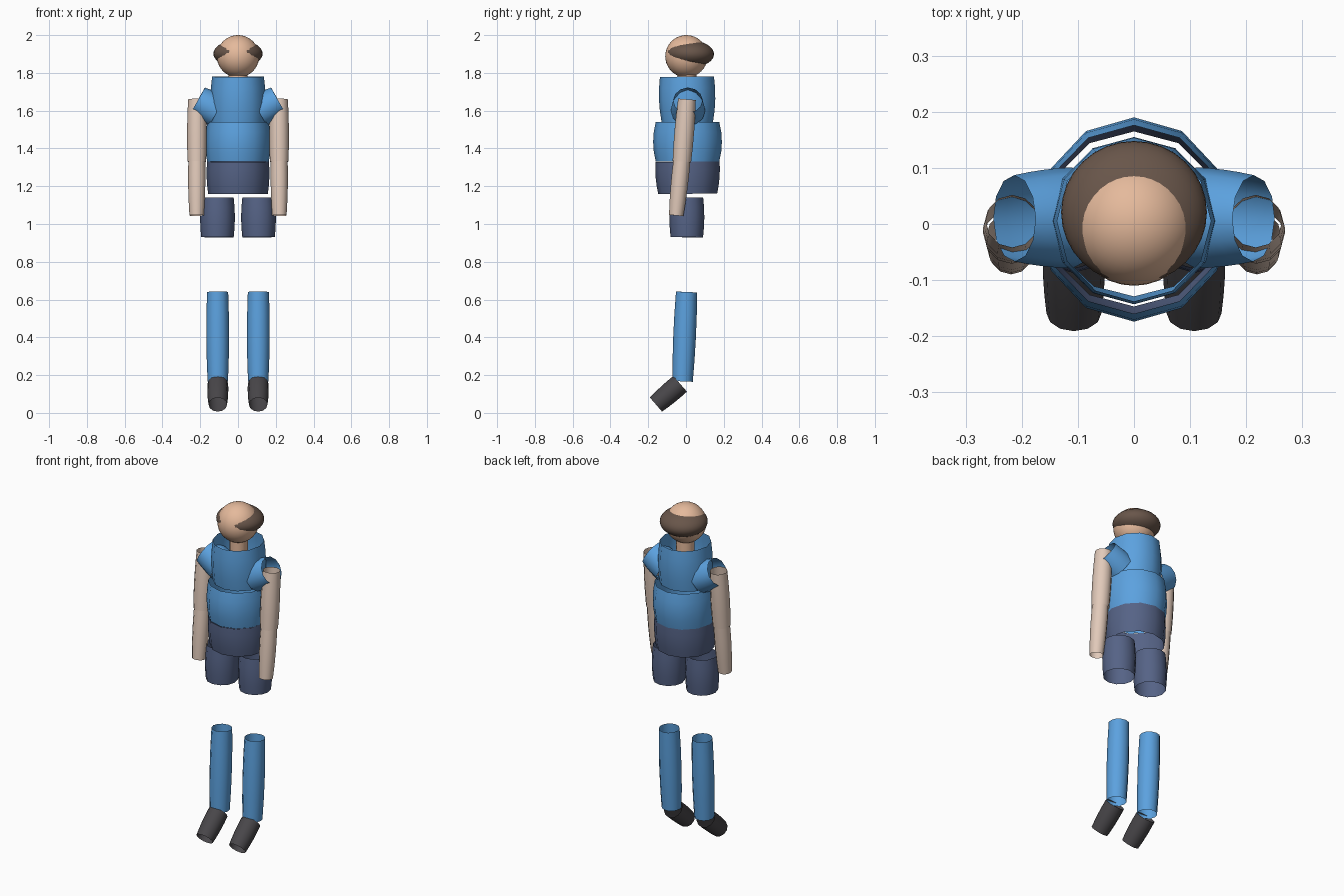
import bpy, bmesh, math
from mathutils import Vector, Matrix

if "Cube" in bpy.data.objects:
    bpy.data.objects.remove(bpy.data.objects["Cube"])


def material(name, r, g, b):
    m = bpy.data.materials.new(name)
    m.diffuse_color = tuple((c / 255) ** 2.2 for c in (r, g, b)) + (1,)
    m.use_nodes = True
    m.node_tree.nodes["Principled BSDF"].inputs["Base Color"].default_value = m.diffuse_color
    return m


BLUE = material("shirt blue", 92, 160, 222)
NAVY = material("trouser navy", 86, 99, 133)
ARM = material("pale skin", 224, 200, 184)
SKIN = material("warm skin", 228, 184, 154)
HAIR = material("hair brown", 104, 86, 75)
SHOE = material("shoe charcoal", 74, 72, 75)


def finish(bm, name, mat):
    mesh = bpy.data.meshes.new(name)
    bmesh.ops.recalc_face_normals(bm, faces=bm.faces)
    bm.to_mesh(mesh)
    bm.free()
    mesh.materials.append(mat)
    mesh.polygons.foreach_set("use_smooth", [True] * len(mesh.polygons))
    obj = bpy.data.objects.new(name, mesh)
    bpy.context.collection.objects.link(obj)
    return obj


def tube(name, mat, start, end, r0, rm, r1, sides=12, rings=5):
    """Open bulging tube; each radius is an (x, depth) pair at start, middle, end."""
    a, b = Vector(start), Vector(end)
    axis = (b - a).normalized()
    v = Vector((0, 1, 0))
    v = (v - axis * v.dot(axis)).normalized()
    u = v.cross(axis)
    bm = bmesh.new()
    loops = []
    for i in range(rings):
        t = i / (rings - 1)
        # quadratic through the three radii
        w = (2 * (t - .5) * (t - 1), 4 * t * (1 - t), 2 * t * (t - .5))
        ru, rv = (w[0] * r0[k] + w[1] * rm[k] + w[2] * r1[k] for k in (0, 1))
        c = a.lerp(b, t)
        angles = [2 * math.pi * j / sides for j in range(sides)]
        loops.append([bm.verts.new(c + u * ru * math.cos(g) + v * rv * math.sin(g))
                      for g in angles])
    for p, q in zip(loops, loops[1:]):
        for j in range(sides):
            k = (j + 1) % sides
            bm.faces.new((p[j], p[k], q[k], q[j]))
    return finish(bm, name, mat)


def limb(name, mat, start, end, r0, rm, r1):
    """Mirrored pair of round tubes."""
    for side, s in (("left", 1), ("right", -1)):
        tube(f"{side}_{name}", mat, (s * start[0], *start[1:]), (s * end[0], *end[1:]),
             (r0, r0), (rm, rm), (r1, r1))


def ball(name, mat, centre, radii, tilt=0):
    bm = bmesh.new()
    m = Matrix.Translation(centre) @ Matrix.Rotation(tilt, 4, 'X') @ Matrix.Diagonal((*radii, 1))
    bmesh.ops.create_uvsphere(bm, u_segments=32, v_segments=20, radius=1, matrix=m)
    return finish(bm, name, mat)


# Head, hair band and neck
ball("head", SKIN, (0, .002, 1.888), (.112, .112, .112))
ball("hair", HAIR, (0, .021, 1.902), (.13, .127, .072), math.radians(-2))
tube("neck", SKIN, (0, .005, 1.71), (0, .005, 1.82), (.05, .05), (.05, .05), (.05, .05))

# Torso shells
tube("chest", BLUE, (0, .007, 1.54), (0, .005, 1.78), (.143, .136), (.147, .149), (.137, .143))
tube("belly", BLUE, (0, .008, 1.33), (0, .008, 1.54), (.164, .168), (.171, .182), (.163, .168))
tube("hips", NAVY, (0, .009, 1.16), (0, .008, 1.33), (.158, .156), (.166, .169), (.164, .170))

# Flared sleeves, opening up and outwards
limb("sleeve", BLUE, (.11, .011, 1.597), (.213, .01, 1.655), .09, .086, .077)

# Arms
limb("upper_arm", ARM, (.217, .005, 1.66), (.218, -.022, 1.33), .047, .052, .049)
limb("forearm", ARM, (.218, -.022, 1.335), (.219, -.052, 1.045), .045, .045, .038)

# Legs and shoes
limb("thigh", NAVY, (.108, .006, 1.14), (.109, .004, .93), .085, .092, .086)
limb("shin", BLUE, (.108, .003, .64), (.107, -.018, .167), .056, .060, .054)
limb("shoe", SHOE, (.107, -.031, .154), (.107, -.159, .044), .055, .055, .049)
